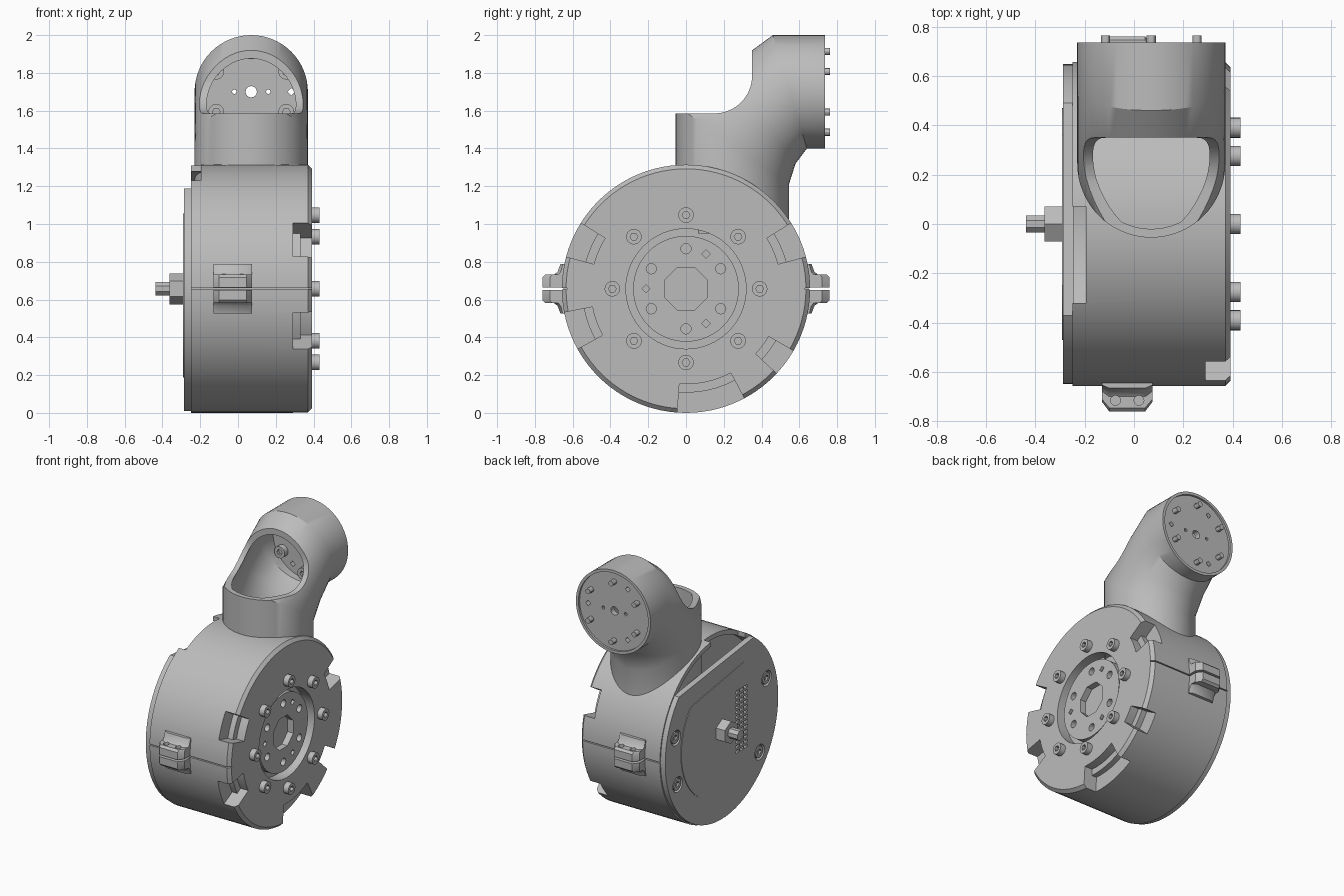
import bpy, bmesh
from math import pi, sin, cos, radians, sqrt
from mathutils import Vector

if "Cube" in bpy.data.objects:
    bpy.data.objects.remove(bpy.data.objects["Cube"])

grey = bpy.data.materials.new("machined_grey")
grey.use_nodes = True
grey.diffuse_color = (0.5, 0.5, 0.5, 1)
grey.node_tree.nodes["Principled BSDF"].inputs["Base Color"].default_value = (0.5, 0.5, 0.5, 1)

AXIS_Z = 0.657     # height of the drum axis
PIPE_X = 0.07      # centre plane of the elbow pipe
PIPE_Z = 1.70      # height of the pipe outlet


def circle(r, u=0, v=0, n=32, turn=0.0):
    return [(u + r * cos(2 * pi * i / n + turn), v + r * sin(2 * pi * i / n + turn)) for i in range(n)]


def place(p, w, axis):
    u, v = p
    return Vector({"x": (w, u, v), "y": (u, w, v), "z": (u, v, w)}[axis])


def loft(bm, rings):
    rows = [[bm.verts.new(p) for p in ring] for ring in rings]
    n = len(rows[0])
    for a, b in zip(rows, rows[1:]):
        for i in range(n):
            j = (i + 1) % n
            bm.faces.new((a[i], a[j], b[j], b[i]))
    bm.faces.new(rows[0])
    bm.faces.new(rows[-1])


def prism(bm, pts, lo, hi, axis="x"):
    loft(bm, [[place(p, w, axis) for p in pts] for w in (lo, hi)])


def box(bm, x, y, z):
    prism(bm, [(y[0], z[0]), (y[1], z[0]), (y[1], z[1]), (y[0], z[1])], x[0], x[1])


def make(name, build):
    bm = bmesh.new()
    build(bm)
    bmesh.ops.recalc_face_normals(bm, faces=bm.faces[:])
    mesh = bpy.data.meshes.new(name)
    bm.to_mesh(mesh)
    bm.free()
    mesh.materials.append(grey)
    ob = bpy.data.objects.new(name, mesh)
    bpy.context.collection.objects.link(ob)
    return ob


def activate(ob):
    bpy.ops.object.select_all(action="DESELECT")
    ob.select_set(True)
    bpy.context.view_layer.objects.active = ob


def cut(ob, build):
    cutter = make("cutter", build)
    cutter.hide_render = True
    activate(ob)
    mod = ob.modifiers.new("cut", "BOOLEAN")
    mod.operation, mod.solver, mod.object = "DIFFERENCE", "EXACT", cutter
    bpy.ops.object.modifier_apply(modifier=mod.name)
    bpy.data.objects.remove(cutter)


def polar(r, degrees, u=0, v=AXIS_Z):
    return u + r * cos(radians(degrees)), v + r * sin(radians(degrees))


def sector(r0, r1, a0, a1, steps=6):
    angles = [a0 + (a1 - a0) * i / steps for i in range(steps + 1)]
    return [polar(r0, a) for a in angles] + [polar(r1, a) for a in reversed(angles)]


def screws(name, spots, r, lo, hi, axis, socket_lo, socket_hi):
    """Round heads with a hexagonal socket."""
    ob = make(name, lambda bm: [prism(bm, circle(r, *s, 20), lo, hi, axis) for s in spots])
    cut(ob, lambda bm: [prism(bm, circle(r * 0.5, *s, 6), socket_lo, socket_hi, axis) for s in spots])
    return ob


# Drum housing with a chamfered working face
drum = make("drum_housing", lambda bm: loft(bm, [
    [place(p, x, "x") for p in circle(r, 0, AXIS_Z, 96)]
    for x, r in ((-0.25, 0.657), (0.37, 0.657), (0.392, 0.635))]))
notches = [(148, 165), (15, 32), (191, 209), (-43, -30), (-94, -62)]
cut(drum, lambda bm: [prism(bm, sector(0.505, 0.75, *n), 0.29, 0.45) for n in notches])
cut(drum, lambda bm: prism(bm, circle(0.318, 0, AXIS_Z, 64), 0.31, 0.45))
cut(drum, lambda bm: prism(bm, circle(0.625, 0, AXIS_Z, 96), -0.3, -0.14))
cut(drum, lambda bm: box(bm, (-0.3, -0.195), (-0.32, 0.07), (1.1, 1.4)))


# Fine parting line round the housing
def parting(bm):
    for s in (-1, 1):
        box(bm, (-0.4, 0.5), sorted((s * 0.63, s * 0.7)), (AXIS_Z - 0.004, AXIS_Z + 0.004))


cut(drum, parting)

# Stepped lip in the working-face notches
make("notch_steps", lambda bm: [prism(bm, sector(0.50, 0.55, *n), 0.28, 0.33) for n in notches])

# Rotating hub with octagonal bore and bolt holes
hub = make("output_hub", lambda bm: prism(bm, circle(0.28, 0, AXIS_Z, 64), 0.30, 0.365))


def hub_holes(bm):
    prism(bm, circle(0.122, 0, AXIS_Z, 8, pi / 8), 0.32, 0.5)
    for i in range(6):
        prism(bm, circle(0.027, *polar(0.212, 30 + 60 * i), 16), 0.32, 0.5)
    for a in (60, 180, 300):
        prism(bm, circle(0.022, *polar(0.212, a), 4), 0.32, 0.5)


cut(hub, hub_holes)
face_screws = screws("face_screws", [polar(0.39, 45 * i) for i in range(8)], 0.041,
                     0.38, 0.432, "x", 0.41, 0.5)


# Rear cover: a disc trimmed by a sloping chord
def trimmed_disc(r, y0, y1):
    def on(y):
        return sqrt(r * r - y * y)
    from_a = Vector((y1, on(y1))).angle_signed(Vector((1, 0)))
    to_a = Vector((y0, on(y0))).angle_signed(Vector((1, 0)))
    a0, a1 = abs(from_a), abs(to_a) - 2 * pi
    return [polar(r, (a0 + (a1 - a0) * i / 80) * 180 / pi) for i in range(81)]


cover = make("rear_cover", lambda bm: prism(bm, trimmed_disc(0.648, -0.37, 0.49), -0.287, -0.245))
cover_spots = [polar(0.545, a) for a in (15, -22, 217, 161)]
cut(cover, lambda bm: [prism(bm, circle(0.055, *s, 24), -0.35, -0.262) for s in cover_spots])
screws("cover_screws", cover_spots, 0.042, -0.284, -0.255, "x", -0.35, -0.27)
panel = make("cover_panel", lambda bm: prism(bm, trimmed_disc(0.47, -0.25, 0.36), -0.292, -0.28))


def vents(bm):
    for row in range(13):
        for col in range(3):
            y = -0.15 - 0.05 * col
            z = AXIS_Z - 0.23 + 0.036 * row
            box(bm, (-0.35, -0.265), (y - 0.04, y), (z, z + 0.02))


cut(cover, vents)
cut(panel, vents)

# Cable gland in the middle of the cover
make("gland_nut", lambda bm: prism(bm, circle(0.082, 0, AXIS_Z, 6, pi / 6), -0.362, -0.28))
make("gland_stem", lambda bm: prism(bm, circle(0.038, 0, AXIS_Z, 8, pi / 8), -0.438, -0.35))


# Split clamp lugs, front and back, upper and lower
def lugs(bm):
    half = [(0.62, 0.007), (0.76, 0.007), (0.76, 0.06), (0.745, 0.075),
            (0.70, 0.075), (0.68, 0.09), (0.665, 0.13), (0.62, 0.13)]
    for sy in (-1, 1):
        for sz in (-1, 1):
            loft(bm, [[(x, sy * (0.62 + (y - 0.62) * k), AXIS_Z + sz * z) for y, z in half]
                      for x, k in ((-0.13, 0.72), (-0.10, 1), (0.045, 1), (0.075, 0.72))])


lug = make("clamp_lugs", lugs)
lug_spots = [(x, y) for x in (-0.075, 0.02) for y in (-0.715, 0.715)]
cut(lug, lambda bm: [prism(bm, circle(0.02, *s, 16), 0.69, 0.9, "z") for s in lug_spots])
screws("clamp_screws", lug_spots, 0.036, 0.588, 0.63, "z", 0.5, 0.60)


# Elbow pipe: ellipses spanned between its front and back outline
def elbow(bm, wall, start, end):
    spans = [((-0.055, start), (0.545, start)), ((-0.055, 1.63), (0.545, 1.21)),
             ((0.2, 1.81), (0.58, 1.32)), ((0.46, 2.0), (0.64, 1.40)), ((end, 2.0), (end, 1.40))]
    rings = []
    for f, b in spans:
        mid, arm = (Vector(f) + Vector(b)) / 2, (Vector(f) - Vector(b)) / 2
        arm *= 1 - wall / 0.3
        ring = []
        for c, s in circle(1, n=64):
            p = mid + arm * c
            ring.append((PIPE_X + (0.3 - wall) * s, p.x, p.y))
        rings.append(ring)
    loft(bm, rings)


# Outline of the open mouth, with a rounded inner corner
def mouth(bm):
    arc = [polar(0.2, -90 + 9 * i, 0.15, 1.785) for i in range(11)]
    prism(bm, [(-0.4, 1.585)] + arc + [(0.35, 2.2), (-0.4, 2.2)], -0.5, 0.6)


pipe = make("elbow_pipe", lambda bm: elbow(bm, 0, 0.95, 0.735))
cut(pipe, lambda bm: elbow(bm, 0.035, 0.85, 0.68))
cut(pipe, mouth)
cut(pipe, lambda bm: prism(bm, circle(0.28, PIPE_X, PIPE_Z, 64), 0.72, 0.8, "y"))


# Through holes in the pipe end plate
def end_holes(bm):
    prism(bm, circle(0.03, PIPE_X, PIPE_Z, 16), 0.6, 0.8, "y")
    for dx in (-0.09, 0.09):
        prism(bm, circle(0.012, PIPE_X + dx, PIPE_Z, 8), 0.6, 0.8, "y")
    for a in (0, 120, 240):
        prism(bm, circle(0.02, *polar(0.212, a, PIPE_X, PIPE_Z), 4), 0.6, 0.8, "y")


cut(pipe, end_holes)
end_spots = [polar(0.214, 30 + 60 * i, PIPE_X, PIPE_Z) for i in range(6)]
screws("end_screw_heads", end_spots, 0.042, 0.64, 0.69, "y", 0.6, 0.66)
make("end_screw_shanks", lambda bm: [prism(bm, circle(0.019, *s, 12), 0.69, 0.763, "y") for s in end_spots])

# Smooth curved walls, keep machined edges crisp
for ob in [o for o in bpy.context.collection.objects if o.type == "MESH"]:
    activate(ob)
    bpy.ops.object.shade_smooth_by_angle(angle=radians(30))
